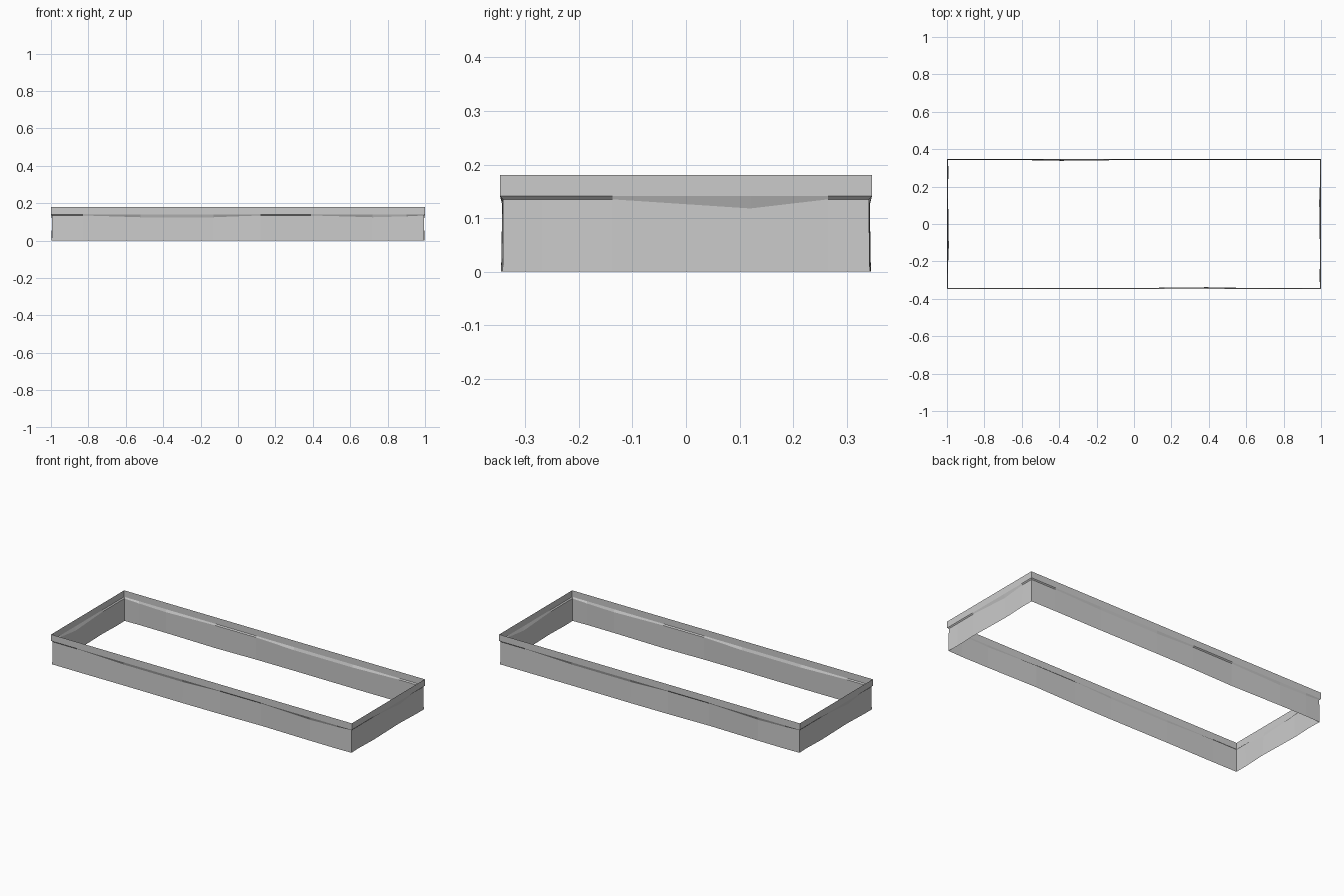
import bpy, bmesh

if "Cube" in bpy.data.objects:
    bpy.data.objects.remove(bpy.data.objects["Cube"])

HX, HY = 1.0, 0.347
TOP, HEM = 0.18, 0.141

# Per side: (position along side, fold height, fold inset, bottom inset)
LONG = [(-1.0, .135, .006, .004), (-.83, .135, .006, .003), (-.52, .125, .005, .004),
        (-.13, .125, .005, .002), (.12, .135, .006, .003), (.39, .135, .007, .009),
        (.72, .125, .004, .003), (.9, .130, .005, .002)]
SHORT = [(-HY, .135, .006, .005), (-.27, .135, .006, .008), (-.137, .135, .006, .003),
         (.12, .118, .005, .010), (.265, .135, .006, .004)]


def ring():
    """Walk the four sides; opposite sides repeat rotated half a turn."""
    out = []
    for sign in (1, -1):
        for i, (t, fz, fi, bi) in enumerate(LONG):
            ix = (fi, bi) if i == 0 else (0, 0)
            out.append([(sign * (t + dx), sign * (-HY + dy), z) for dx, dy, z in
                        ((0, 0, TOP), (0, 0, HEM), (ix[0], fi, fz), (ix[1], bi, 0))])
        for i, (t, fz, fi, bi) in enumerate(SHORT):
            iy = (fi, bi) if i == 0 else (0, 0)
            out.append([(sign * (HX - dx), sign * (t + dy), z) for dx, dy, z in
                        ((0, 0, TOP), (0, 0, HEM), (fi, iy[0], fz), (bi, iy[1], 0))])
    return out


def sheet(name, columns):
    bm = bmesh.new()
    cols = [[bm.verts.new(p) for p in c] for c in columns]
    for a, b in zip(cols, cols[1:] + cols[:1]):
        for k in range(len(a) - 1):
            bm.faces.new((a[k], a[k + 1], b[k + 1], b[k]))
    mesh = bpy.data.meshes.new(name)
    bm.to_mesh(mesh)
    bm.free()
    obj = bpy.data.objects.new(name, mesh)
    bpy.context.collection.objects.link(obj)
    return obj


columns = ring()
# Straight upper band
sheet("upper_band", [c[:2] for c in columns])
# Tucked, gently rippled skirt hanging below the band
sheet("hanging_skirt", [c[1:] for c in columns])
